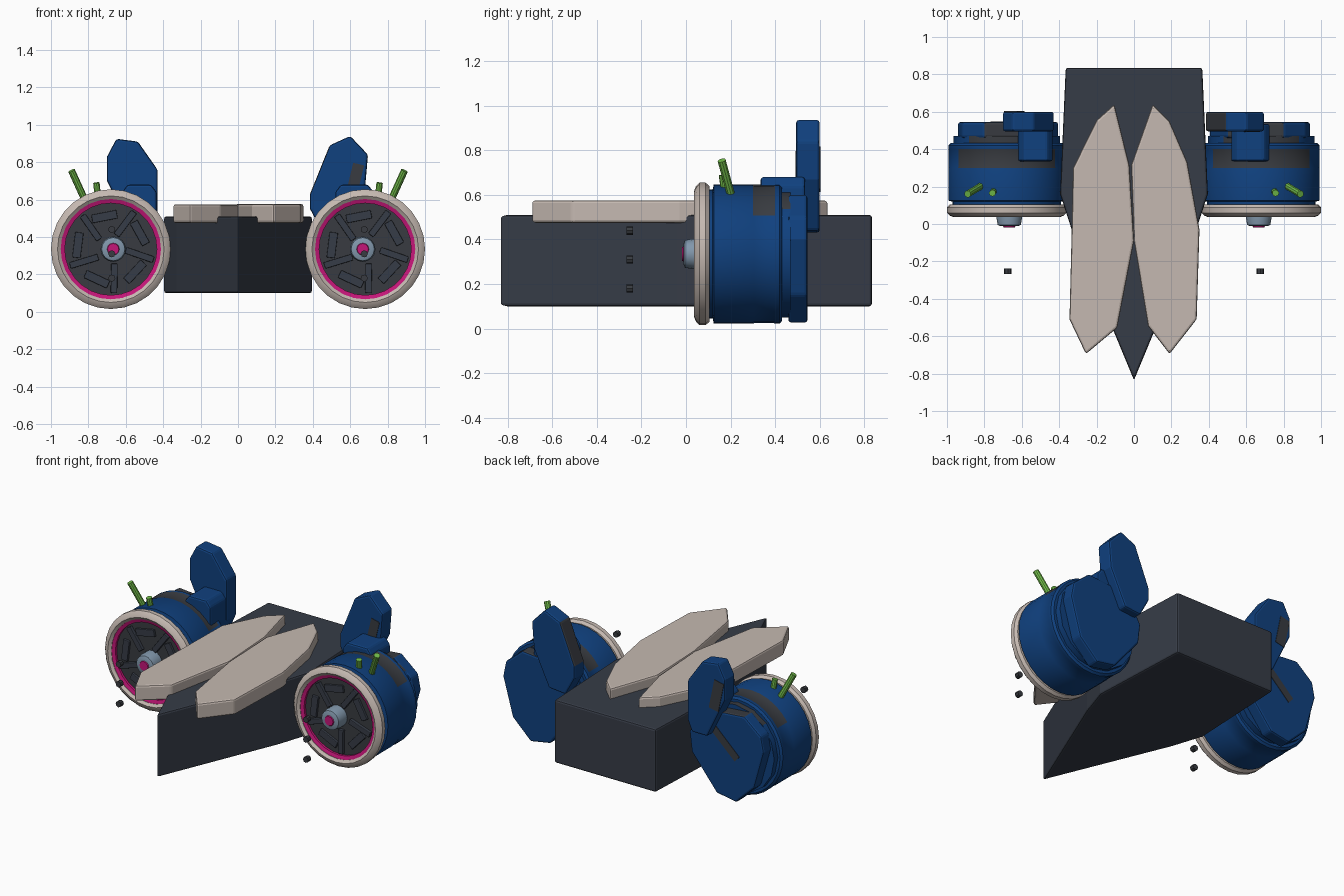
import bpy, bmesh, math
from mathutils import Vector

if "Cube" in bpy.data.objects:
    bpy.data.objects.remove(bpy.data.objects["Cube"], do_unlink=True)


def material(name, rgb):
    m = bpy.data.materials.new(name)
    m.use_nodes = True
    m.diffuse_color = (*rgb, 1)
    m.node_tree.nodes["Principled BSDF"].inputs["Base Color"].default_value = (*rgb, 1)
    return m


SLATE = material("slate", (0.037, 0.045, 0.063))
CHARCOAL = material("charcoal", (0.04, 0.044, 0.052))
BLUE = material("deep blue", (0.005, 0.052, 0.21))
CREAM = material("warm cream", (0.56, 0.485, 0.44))
PINK = material("magenta", (0.56, 0.008, 0.19))
STEEL = material("steel blue", (0.22, 0.31, 0.41))
GREEN = material("bright green", (0.17, 0.51, 0.07))

AXLE = 0.335   # engine centre height
SIDE = 0.68    # engine centre offset


def finish(name, bm, mats, bevel=0.0, smooth=False):
    bmesh.ops.recalc_face_normals(bm, faces=bm.faces[:])
    mesh = bpy.data.meshes.new(name)
    bm.to_mesh(mesh)
    bm.free()
    ob = bpy.data.objects.new(name, mesh)
    bpy.context.collection.objects.link(ob)
    for m in mats:
        mesh.materials.append(m)
    if smooth:
        bpy.ops.object.select_all(action='DESELECT')
        ob.select_set(True)
        bpy.context.view_layer.objects.active = ob
        bpy.ops.object.shade_smooth_by_angle(angle=math.radians(35))
    if bevel:
        mod = ob.modifiers.new("soft_edges", 'BEVEL')
        mod.width, mod.segments, mod.limit_method = bevel, 2, 'ANGLE'
    return ob


def prism(name, outline, lo, hi, mats, axis='Z', bevel=0.012, rule=None):
    """Extrude a 2D outline along Z (x, y points) or Y (x, z points)."""
    bm = bmesh.new()
    place = (lambda a, b, t: (a, b, t)) if axis == 'Z' else (lambda a, b, t: (a, t, b))
    low = [bm.verts.new(place(a, b, lo)) for a, b in outline]
    high = [bm.verts.new(place(a, b, hi)) for a, b in outline]
    bm.faces.new(low)
    bm.faces.new(high)
    n = len(outline)
    for i in range(n):
        j = (i + 1) % n
        bm.faces.new((low[i], low[j], high[j], high[i]))
    if rule:
        for f in bm.faces:
            f.material_index = rule(f.calc_center_median())
    return finish(name, bm, mats, bevel)


def lathe(name, profile, cx, mats, sides=28, closed=False, rule=None):
    """Spin a (radius, y) profile around an engine axle."""
    bm = bmesh.new()
    rings = []
    for r, y in profile:
        rings.append([bm.verts.new((cx + r * math.cos(k * math.tau / sides), y,
                                    AXLE + r * math.sin(k * math.tau / sides)))
                      for k in range(sides)])
    pairs = list(zip(rings, rings[1:]))
    if closed:
        pairs.append((rings[-1], rings[0]))
    else:
        bm.faces.new(rings[0])
        bm.faces.new(rings[-1])
    for a, b in pairs:
        for k in range(sides):
            j = (k + 1) % sides
            bm.faces.new((a[k], a[j], b[j], b[k]))
    if rule:
        for f in bm.faces:
            f.material_index = rule(f.calc_center_median())
    return finish(name, bm, mats, smooth=True)


def rod(name, start, end, radius, mat, sides=10):
    start, end = Vector(start), Vector(end)
    bm = bmesh.new()
    bmesh.ops.create_cone(bm, cap_ends=True, segments=sides, radius1=radius,
                          radius2=radius, depth=(end - start).length)
    bm.transform((end - start).to_track_quat('Z', 'Y').to_matrix().to_4x4())
    bmesh.ops.translate(bm, vec=(start + end) / 2, verts=bm.verts[:])
    return finish(name, bm, [mat], smooth=True)


def strip(name, a, b, width, lo, hi, mat, bevel=0.0):
    """A straight bar in the x-z plane."""
    a, b = Vector(a), Vector(b)
    d = (b - a).normalized() * width / 2
    n = Vector((-d.y, d.x))
    return prism(name, [a + n, b + n, b - n, a - n], lo, hi, [mat], 'Y', bevel)


# Wedge hull
prism("hull", [(-0.365, 0.835), (0.365, 0.835), (0.395, 0.16), (0.33, -0.04),
               (0, -0.835), (-0.33, -0.04), (-0.395, 0.16)], 0.10, 0.51, [SLATE])

# Pair of petal-shaped deck panels
prism("right_deck_panel", [(-0.105, 0.64), (-0.2, 0.555), (-0.326, 0.3), (-0.333, -0.03),
                           (-0.345, -0.51), (-0.257, -0.695), (-0.09, -0.555),
                           (0, -0.09), (-0.025, 0.315)], 0.475, 0.575, [CREAM])
prism("left_deck_panel", [(0.1, 0.64), (0.19, 0.55), (0.285, 0.33), (0.35, -0.03),
                          (0.335, -0.51), (0.19, -0.695), (0.075, -0.545),
                          (0, -0.09), (-0.015, 0.315)], 0.475, 0.576, [CREAM])

# Fins and their brackets differ slightly on each side
FINS = {
    "right": [(-0.65, 0.925), (-0.535, 0.91), (-0.43, 0.76), (-0.43, 0.5), (-0.46, 0.43),
              (-0.57, 0.43), (-0.70, 0.70), (-0.70, 0.83)],
    "left": [(0.60, 0.94), (0.695, 0.84), (0.68, 0.67), (0.57, 0.44), (0.45, 0.43),
             (0.385, 0.55), (0.385, 0.63), (0.49, 0.89)],
}
BRACKETS = {"right": (-0.62, -0.435), "left": (0.52, 0.725)}

for label, s in (("right", -1), ("left", 1)):
    cx = s * SIDE

    # Barrel with dark patches on top
    lathe(label + "_barrel", [(0.29, 0.09), (0.29, 0.12), (0.313, 0.125), (0.313, 0.3),
                              (0.311, 0.305), (0.311, 0.395), (0.313, 0.4),
                              (0.313, 0.42), (0.30, 0.432)], cx, [BLUE, CHARCOAL], 32,
          rule=lambda c: int(0.3 < c.y < 0.4 and c.z > 0.53))
    # Front rim, inner ring, face disc
    lathe(label + "_rim", [(0.268, 0.05), (0.285, 0.037), (0.305, 0.045), (0.32, 0.06),
                           (0.32, 0.088), (0.305, 0.105), (0.268, 0.105)],
          cx, [CREAM], 28, closed=True)
    lathe(label + "_inner_ring", [(0.246, 0.06), (0.27, 0.052), (0.27, 0.1), (0.246, 0.1)],
          cx, [PINK], 28, closed=True)
    lathe(label + "_face_disc", [(0.25, 0.075), (0.25, 0.1)], cx, [CHARCOAL])
    hub = s * 0.667
    lathe(label + "_hub", [(0.045, -0.012), (0.062, -0.005), (0.068, 0.03), (0.068, 0.08)],
          hub, [STEEL], 16)
    lathe(label + "_hub_cap", [(0.03, -0.018), (0.034, -0.01), (0.034, 0.02)], hub, [PINK], 12)

    # Five-fold bars on the face disc
    def polar(r, degrees):
        t = math.radians(degrees)
        return cx + r * math.cos(t), AXLE + r * math.sin(t)
    for k in range(5):
        t = 90 + 72 * k
        strip(label + "_spoke", polar(0.08, t - 22), polar(0.235, t - 32), 0.035,
              0.055, 0.08, SLATE, 0.004)
        strip(label + "_slat", polar(0.19, t - 10), polar(0.19, t + 32), 0.045,
              0.06, 0.08, SLATE, 0.004)

    # Stepped rear casing
    lathe(label + "_rear_step", [(0.285, 0.42), (0.285, 0.47)], cx, [BLUE, CHARCOAL], 16,
          rule=lambda c: int(c.z > 0.5))
    casing = [(0.94, 0.40), (0.87, 0.15), (0.74, 0.025), (0.60, 0.05), (0.42, 0.27),
              (0.405, 0.40), (0.50, 0.575), (0.80, 0.60), (0.92, 0.50)]
    prism(label + "_rear_casing", [(s * x, z) for x, z in casing], 0.46, 0.545,
          [BLUE, CHARCOAL], 'Y', rule=lambda c: int(c.z > 0.57))

    # Fin and bracket
    a, b = BRACKETS[label]
    prism(label + "_fin_bracket", [(a, 0.45), (b, 0.45), (b, 0.64), (b - 0.03, 0.68),
                                   (a + 0.03, 0.68), (a, 0.64)], 0.335, 0.535, [BLUE], 'Y')
    prism(label + "_fin", FINS[label], 0.495, 0.60, [BLUE, CHARCOAL], 'Y',
          rule=lambda c: int(0.385 < c.x < 0.45 and c.z > 0.7))

    # Green pins and the floating beads ahead of the hub
    rod(label + "_long_pin", (s * 0.815, 0.205, 0.59), (s * 0.89, 0.16, 0.755), 0.019, GREEN)
    rod(label + "_short_pin", (s * 0.75, 0.175, 0.62), (s * 0.757, 0.165, 0.69), 0.018, GREEN)
    for z in (0.18, 0.31, 0.44):
        rod(label + "_bead", (s * 0.675, -0.268, z), (s * 0.675, -0.238, z), 0.019, CHARCOAL, 8)

# Dark inlays on the rear and fins
strip("rear_inlay", (-0.58, 0.47), (-0.75, 0.31), 0.05, 0.54, 0.548, CHARCOAL)
strip("right_fin_inlay", (-0.66, 0.81), (-0.62, 0.62), 0.07, 0.596, 0.603, CHARCOAL)
strip("left_fin_inlay", (0.645, 0.79), (0.6, 0.6), 0.06, 0.492, 0.498, CHARCOAL)
